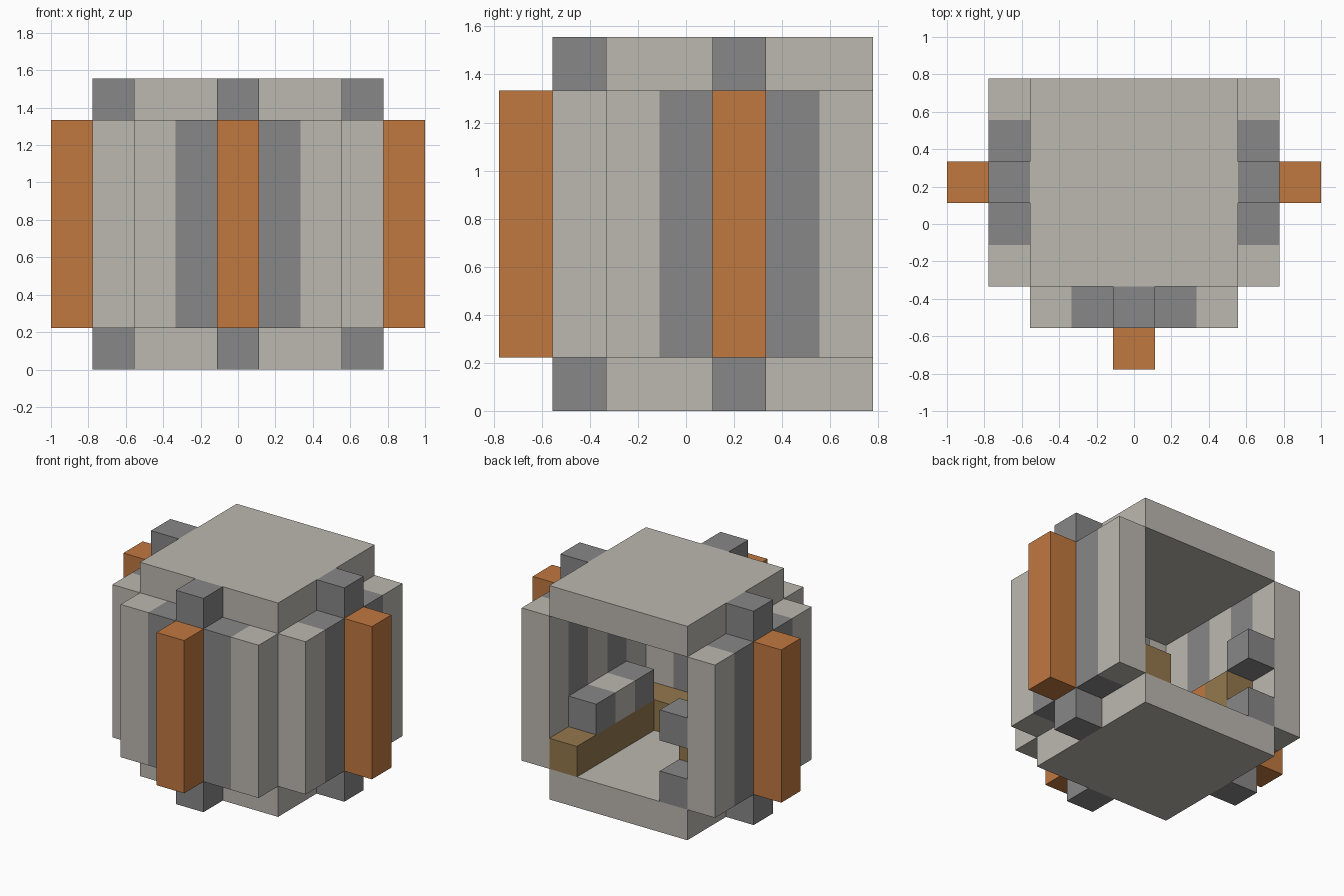
import bpy
import bmesh
from mathutils import Vector

cube = bpy.data.objects.get("Cube")
if cube:
    bpy.data.objects.remove(cube, do_unlink=True)

U = 2 / 9                         # one block
ORIGIN = Vector((-4.5, -3.5, 0))  # grid corner, in blocks


def material(name, rgb):
    mat = bpy.data.materials.new(name)
    mat.use_nodes = True
    colour = (*rgb, 1)
    mat.diffuse_color = colour
    mat.node_tree.nodes["Principled BSDF"].inputs["Base Color"].default_value = colour
    return mat


LIGHT = material("pale stone", (0.505, 0.48, 0.437))
DARK = material("grey stone", (0.242, 0.242, 0.242))
ORANGE = material("orange", (0.533, 0.188, 0.051))
BROWN = material("brown", (0.296, 0.188, 0.074))


def block(name, cell, size, mat):
    """Box from a grid cell and a size, both in blocks."""
    size = Vector(size)
    centre = Vector(cell) + ORIGIN + size / 2
    bm = bmesh.new()
    bmesh.ops.create_cube(bm, size=1)
    for v in bm.verts:
        v.co = (v.co * size + centre) * U
    mesh = bpy.data.meshes.new(name)
    bm.to_mesh(mesh)
    bm.free()
    mesh.materials.append(mat)
    obj = bpy.data.objects.new(name, mesh)
    bpy.context.collection.objects.link(obj)


# Floor and roof slabs, each with three tabs
for name, z in (("floor", 0), ("roof", 6)):
    block(name, (2, 2, z), (5, 5, 1), LIGHT)
    block(name + "_front_tab", (4, 1, z), (1, 1, 1), DARK)
    for side, x in (("right", 1), ("left", 7)):
        block(f"{name}_{side}_tab", (x, 4, z), (1, 1, 1), DARK)

# Striped walls on three sides; the back is open
for i, mat in enumerate((LIGHT, DARK, LIGHT, DARK, LIGHT)):
    block(f"front_wall_panel_{i}", (2 + i, 1, 1), (1, 1, 5), mat)
    for side, x in (("right", 1), ("left", 7)):
        block(f"{side}_wall_panel_{i}", (x, 2 + i, 1), (1, 1, 5), mat)

# Outer pillars
for name, x, y in (("front", 4, 0), ("right", 0, 4), ("left", 8, 4)):
    block(name + "_pillar", (x, y, 1), (1, 1, 5), ORANGE)

# Bench round the inside
block("front_bench", (2, 2, 1), (5, 1, 1), BROWN)
block("left_bench", (6, 3, 1), (1, 4, 1), BROWN)
block("right_bench", (2, 3, 1), (1, 3, 1), BROWN)

# Row on top of the left bench, and the coloured row on the right
for i, (left, right) in enumerate(((DARK, BROWN), (LIGHT, ORANGE), (DARK, BROWN))):
    block(f"left_bench_top_{i}", (6, 3 + i, 2), (1, 1, 1), left)
    block(f"right_bench_top_{i}", (2, 3 + i, 2), (1, 1, 1), right)

# Two blocks beside the doorway
for name, z in (("lower", 1), ("upper", 3)):
    block(name + "_door_block", (2, 6, z), (1, 1, 1), DARK)
